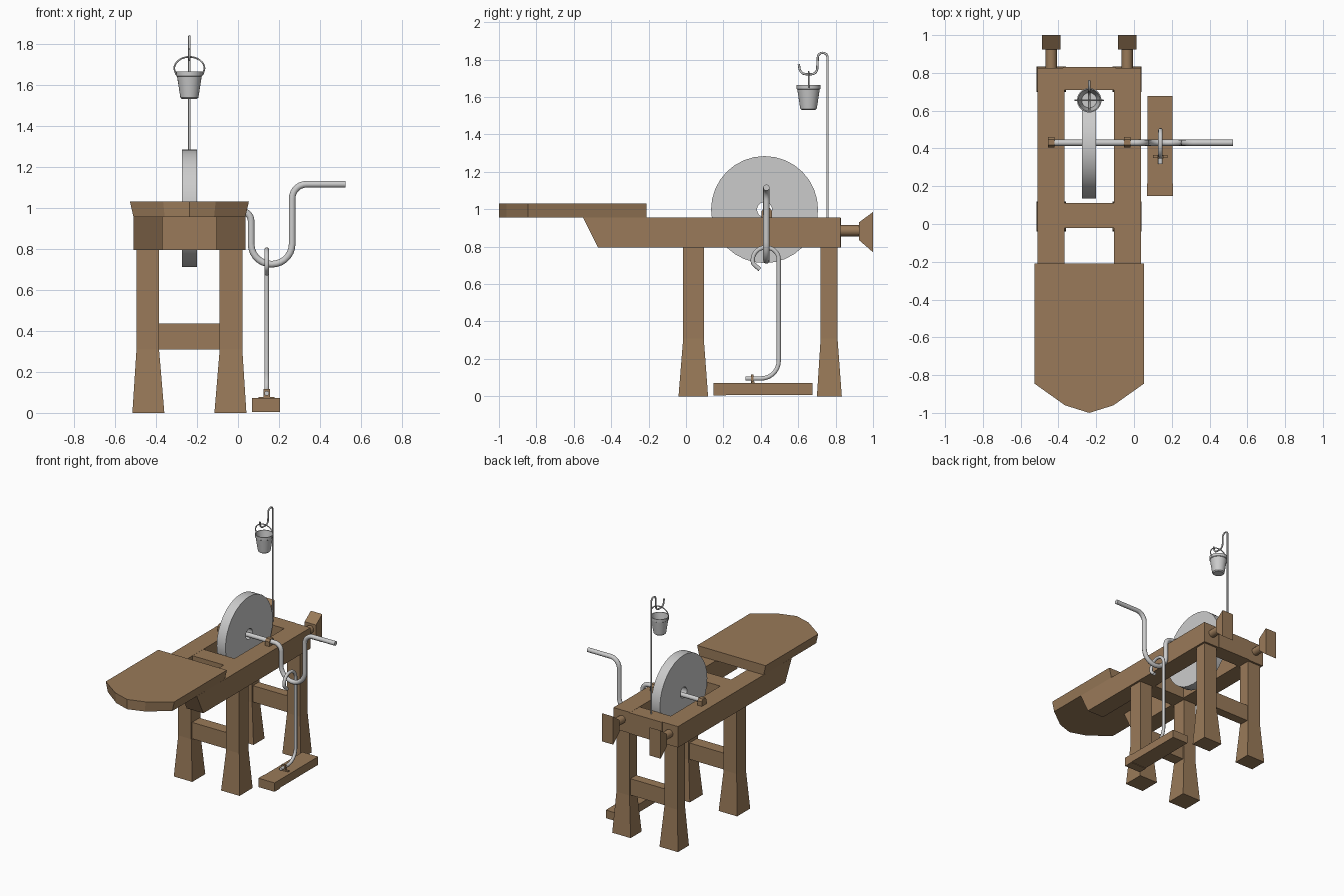
import bpy, bmesh
from math import cos, sin, pi, tan
from mathutils import Vector

if "Cube" in bpy.data.objects:
    bpy.data.objects.remove(bpy.data.objects["Cube"])

CX = -0.237                      # centre line of the bench
wood = bpy.data.materials.new("wood")
wood.diffuse_color = (0.32, 0.195, 0.1, 1)
wood.use_nodes = True
wood.node_tree.nodes["Principled BSDF"].inputs["Base Color"].default_value = wood.diffuse_color


def loft(name, rings, mat=None, closed=False, smooth=False):
    """Skin a list of equal-length point rings; cap the ends unless closed."""
    bm = bmesh.new()
    rows = [[bm.verts.new(p) for p in r] for r in rings]
    n = len(rows[0])
    for a, b in zip(rows, rows[1:] + (rows[:1] if closed else [])):
        for i in range(n):
            j = (i + 1) % n
            bm.faces.new((a[i], a[j], b[j], b[i]))
    if not closed:
        bm.faces.new(rows[0])
        bm.faces.new(rows[-1])
    bmesh.ops.recalc_face_normals(bm, faces=bm.faces)
    me = bpy.data.meshes.new(name)
    bm.to_mesh(me)
    bm.free()
    ob = bpy.data.objects.new(name, me)
    bpy.context.collection.objects.link(ob)
    if mat:
        me.materials.append(mat)
    if smooth:
        bpy.ops.object.select_all(action='DESELECT')
        ob.select_set(True)
        bpy.context.view_layer.objects.active = ob
        bpy.ops.object.shade_smooth_by_angle(angle=0.6)
    return ob


def rect(x0, x1, y0, y1, z):
    return [(x0, y0, z), (x1, y0, z), (x1, y1, z), (x0, y1, z)]


def box(name, x0, x1, y0, y1, z0, z1):
    return loft(name, [rect(x0, x1, y0, y1, z0), rect(x0, x1, y0, y1, z1)], wood)


def prism_x(name, profile, x0, x1):
    return loft(name, [[(x, y, z) for y, z in profile] for x in (x0, x1)], wood)


def lathe(name, axis, centre, profile, n, mat=None, closed=False):
    """Rings of (radius, offset along axis)."""
    c, rings = Vector(centre), []
    for r, h in profile:
        ring = []
        for i in range(n):
            u, v = r * cos(2 * pi * i / n), r * sin(2 * pi * i / n)
            ring.append(c + Vector({'x': (h, u, v), 'y': (u, h, v), 'z': (u, v, h)}[axis]))
        rings.append(ring)
    return loft(name, rings, mat, closed, True)


def tube(name, corners, radius, res=3):
    """Round bar along corners given as (x, y, z, bend radius)."""
    pts = []
    for i, (x, y, z, r) in enumerate(corners):
        c = Vector((x, y, z))
        if r == 0:
            pts.append(c)
            continue
        d1 = (Vector(corners[i - 1][:3]) - c).normalized()
        d2 = (Vector(corners[i + 1][:3]) - c).normalized()
        turn = pi - d1.angle(d2)
        mid = c + (d1 + d2).normalized() * r / cos(turn / 2)
        a = (c + d1 * r * tan(turn / 2) - mid).normalized()
        b = (c + d2 * r * tan(turn / 2) - mid).normalized()
        pts += [mid + a.slerp(b, k / 7) * r for k in range(8)]
    cu = bpy.data.curves.new(name, 'CURVE')
    cu.dimensions = '3D'
    cu.bevel_depth, cu.bevel_resolution, cu.use_fill_caps = radius, res, True
    sp = cu.splines.new('POLY')
    sp.points.add(len(pts) - 1)
    for p, q in zip(sp.points, pts):
        p.co = (*q, 1)
    sp.use_smooth = True
    ob = bpy.data.objects.new(name, cu)
    bpy.context.collection.objects.link(ob)
    bpy.ops.object.select_all(action='DESELECT')
    ob.select_set(True)
    bpy.context.view_layer.objects.active = ob
    bpy.ops.object.convert(target='MESH')
    return ob


# Parts repeated on both sides of the bench
for s, side in ((-1, "left"), (1, "right")):
    def sx(a, b):
        return sorted((CX + s * a, CX + s * b))
    prism_x(side + "_rail", [(-0.55, 0.955), (0.825, 0.955), (0.825, 0.795), (-0.47, 0.795)],
            *sx(0.132, 0.273))
    for end, t0, t1, f0, f1 in (("front", -0.015, 0.095, -0.04, 0.118),
                                ("back", 0.72, 0.81, 0.70, 0.833)):
        loft(f"{end}_{side}_leg", [rect(*sx(0.122, 0.278), f0, f1, 0),
                                   rect(*sx(0.148, 0.258), t0, t1, 0.31),
                                   rect(*sx(0.148, 0.258), t0, t1, 0.80)], wood)
    # Clamping screws at the back
    x = CX + s * 0.201
    lathe(side + "_screw", 'y', (x, 0, 0.885), [(0.03, 0.82), (0.03, 0.935)], 12, wood)
    prism_x(side + "_screw_handle", [(0.925, 0.835), (1.0, 0.77), (1.0, 0.985), (0.925, 0.93)],
            x - 0.048, x + 0.048)
    # Axle bearing
    prism_x(side + "_axle_bracket", [(0.405, 0.95), (0.46, 0.95), (0.46, 0.99), (0.448, 1.007),
                                     (0.417, 1.007), (0.405, 0.99)], x - 0.018, x + 0.018)

# Cross members
box("front_cross_beam", CX - 0.14, CX + 0.14, -0.02, 0.11, 0.795, 0.954)
box("back_cross_beam", CX - 0.14, CX + 0.14, 0.71, 0.83, 0.795, 0.954)
box("front_stretcher", CX - 0.155, CX + 0.155, -0.005, 0.085, 0.31, 0.435)
box("back_stretcher", CX - 0.155, CX + 0.155, 0.73, 0.80, 0.31, 0.435)

# Seat with a rounded front and tapered sides
outline = [(-0.29, -0.21), (-0.29, -0.845), (-0.128, -0.96), (0, -1.0),
           (0.128, -0.96), (0.29, -0.845), (0.29, -0.21)]
loft("seat", [[(CX + x * k, y, z) for x, y in outline] for k, z in ((0.94, 0.955), (1, 1.03))], wood)

# Grindstone with a centre hole
lathe("grindstone", 'x', (CX, 0.42, 0.998),
      [(0.04, -0.037), (0.286, -0.037), (0.286, 0.037), (0.04, 0.037)], 32, closed=True)

# Axle bent into a crank and handle
Y = 0.43
tube("crank_axle", [(-0.455, Y, 0.985, 0), (0.064, Y, 0.985, 0.05), (0.064, Y, 0.725, 0.099),
                    (0.264, Y, 0.725, 0.099), (0.264, Y, 1.115, 0.07), (0.525, Y, 1.115, 0)], 0.017)

# Hooked rod from the crank to the pedal
P = 0.14
tube("pedal_rod", [(P, 0.395, 0.678, 0), (P, 0.357, 0.71, 0.03), (P, 0.357, 0.795, 0.065),
                   (P, 0.496, 0.795, 0.065), (P, 0.496, 0.095, 0.095), (P, 0.317, 0.095, 0)], 0.012)

# Pedal, front batten and staple
box("pedal", 0.071, 0.204, 0.15, 0.677, 0.008, 0.07)
box("pedal_batten", 0.069, 0.206, 0.147, 0.215, 0.004, 0.072)
box("staple_plate", 0.10, 0.178, 0.35, 0.365, 0.068, 0.078)
box("staple", 0.124, 0.156, 0.348, 0.362, 0.07, 0.116)

# Bucket stand with a hooked top
tube("bucket_stand", [(CX, 0.757, 0.94, 0), (CX, 0.757, 1.836, 0.025), (CX, 0.706, 1.836, 0.025),
                      (CX, 0.70, 1.722, 0.03), (CX, 0.612, 1.722, 0.035), (CX, 0.603, 1.775, 0)],
     0.006, 2)

# Open bucket and its bail handle
B = 0.655
lathe("bucket", 'z', (CX, B, 0),
      [(0.036, 1.53), (0.044, 1.537), (0.06, 1.64), (0.064, 1.643), (0.065, 1.665), (0.059, 1.665),
       (0.04, 1.545)], 24)
arc = [(-0.064, 1.648)] + [(-0.074 * cos(pi * k / 16), 1.678 + 0.058 * sin(pi * k / 16))
                           for k in range(17)] + [(0.064, 1.648)]
tube("bucket_handle", [(CX + x, B, z, 0) for x, z in arc], 0.004, 2)
